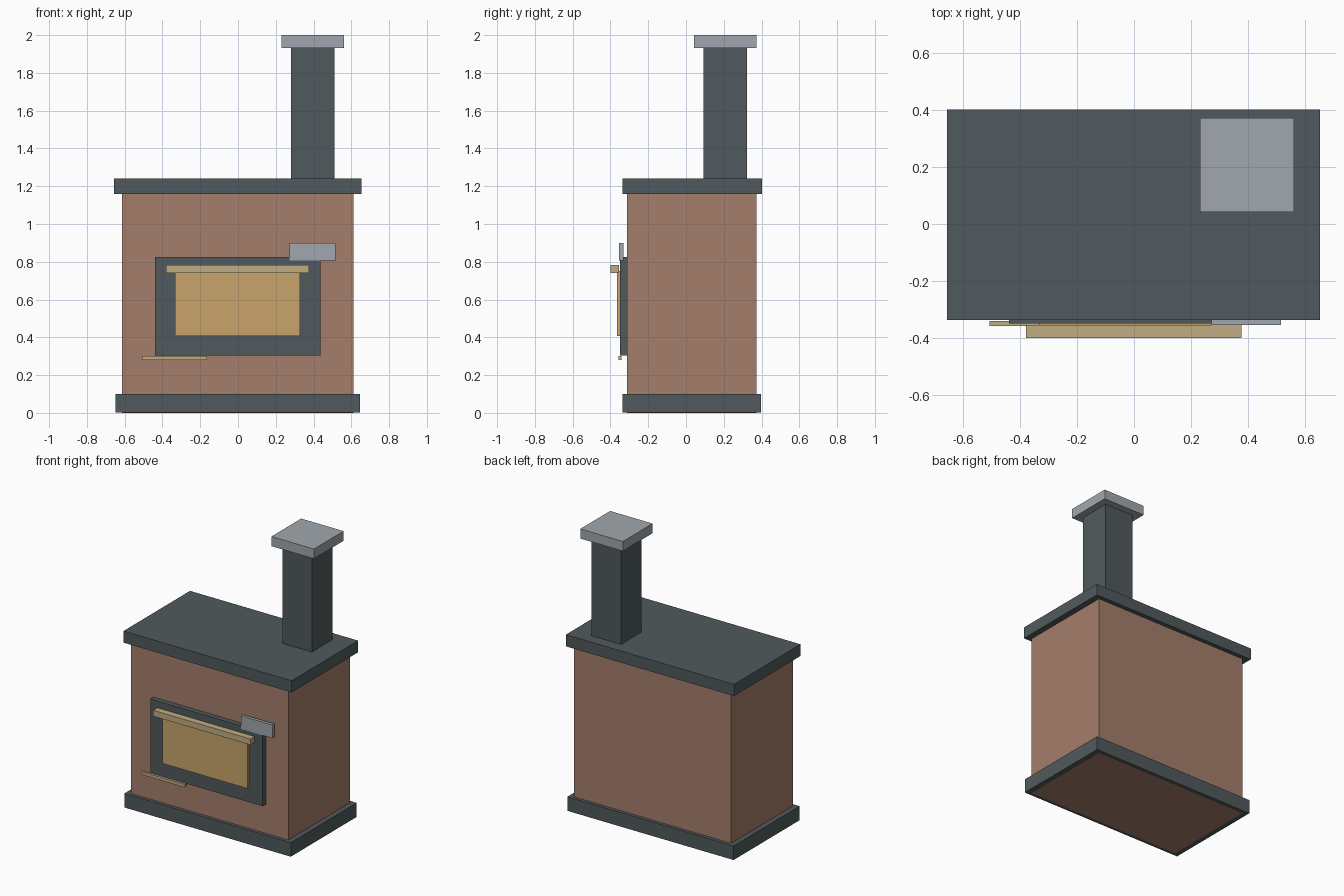
import bpy

cube = bpy.data.objects.get("Cube")
if cube:
    bpy.data.objects.remove(cube, do_unlink=True)


def make_material(name, rgb):
    mat = bpy.data.materials.new(name)
    mat.use_nodes = True
    colour = (*rgb, 1.0)
    mat.diffuse_color = colour
    mat.node_tree.nodes["Principled BSDF"].inputs["Base Color"].default_value = colour
    return mat


def box(name, x, y, z, mat):
    """Add a box spanning the given (low, high) ranges."""
    spans = (x, y, z)
    centre = [(low + high) / 2 for low, high in spans]
    bpy.ops.mesh.primitive_cube_add(size=1, location=centre)
    obj = bpy.context.object
    obj.name = name
    obj.scale = [high - low for low, high in spans]
    bpy.ops.object.transform_apply(location=False, rotation=False, scale=True)
    obj.data.materials.append(mat)
    return obj


brick = make_material("brick brown", (0.376, 0.209, 0.147))
iron = make_material("dark iron", (0.082, 0.102, 0.109))
amber = make_material("amber glass", (0.578, 0.371, 0.147))
brass = make_material("pale brass", (0.527, 0.413, 0.223))
steel = make_material("light steel", (0.352, 0.386, 0.418))

# Stove body, with its underside showing inside the plinth
box("body", (-0.613, 0.611), (-0.313, 0.373), (0, 1.17), brick)
box("plinth", (-0.649, 0.647), (-0.337, 0.397), (0.001, 0.1), iron)
box("top_slab", (-0.656, 0.654), (-0.337, 0.403), (1.16, 1.242), iron)

# Chimney
box("chimney", (0.281, 0.511), (0.092, 0.322), (1.23, 1.94), iron)
box("chimney_cap", (0.231, 0.562), (0.042, 0.373), (1.932, 2.0), steel)

# Door
box("door_frame", (-0.439, 0.436), (-0.349, -0.31), (0.305, 0.826), iron)
box("door_window", (-0.333, 0.329), (-0.364, -0.345), (0.406, 0.75), amber)
box("door_handle", (-0.38, 0.377), (-0.401, -0.355), (0.74, 0.782), brass)

# Small front fittings
box("latch_plate", (0.273, 0.516), (-0.355, -0.332), (0.807, 0.9), steel)
box("vent_bar", (-0.507, -0.164), (-0.358, -0.341), (0.28, 0.301), brass)
